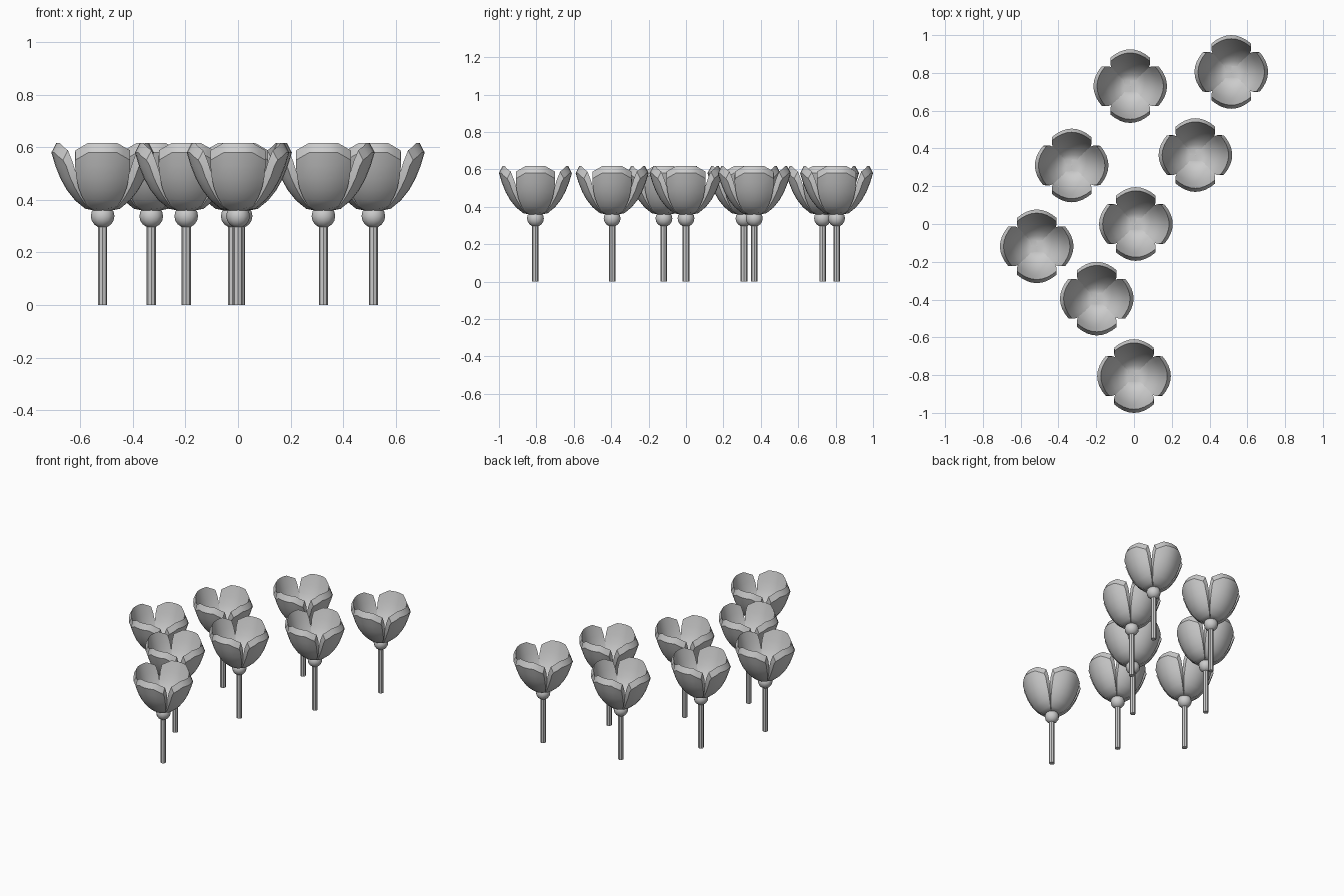
import bpy, bmesh, math
from mathutils import Matrix

if "Cube" in bpy.data.objects:
    bpy.data.objects.remove(bpy.data.objects["Cube"])

# flower positions on the ground
SPOTS = [(-0.02, 0.73), (0.515, 0.805), (0.325, 0.365), (-0.33, 0.31),
         (0.01, 0.0), (-0.515, -0.118), (-0.197, -0.395), (0.0, -0.805)]

# petal rows: radius, height, half width, edge curl inward, edge curl up, thickness inward, thickness up
ROWS = [(0.0, 0.36, 0.03, 0, 0, 0.0, 0.022),
        (0.036, 0.36, 0.033, 0, 0, 0.004, 0.022),
        (0.066, 0.366, 0.058, 0.005, 0.01, 0.010, 0.022),
        (0.105, 0.398, 0.079, 0.018, 0.015, 0.016, 0.020),
        (0.136, 0.437, 0.092, 0.03, 0.01, 0.020, 0.016),
        (0.160, 0.480, 0.100, 0.036, 0.006, 0.023, 0.015),
        (0.180, 0.530, 0.105, 0.041, 0.0, 0.024, 0.016),
        (0.195, 0.580, 0.104, 0.044, 0.0, 0.019, 0.037)]
COLS = [-1, -0.77, -0.52, -0.26, 0, 0.26, 0.52, 0.77, 1]


def add_petal(bm, angle):
    rot = Matrix.Rotation(angle, 4, 'Z')
    grids = []
    for side in (0, 1):
        grid = []
        for i, (r, z, w, cr, cz, tr, tz) in enumerate(ROWS):
            line = []
            for u in COLS:
                # clipped corners on the tip row
                drop = max(0, abs(u) - 0.52) * 0.06 if i == len(ROWS) - 1 else 0
                co = (r - cr * u * u - side * tr, w * u, z + cz * u * u - drop + side * tz)
                v = bm.verts.new(co)
                v.co = rot @ v.co
                line.append(v)
            grid.append(line)
        grids.append(grid)
    outer, inner = grids
    n, m = len(ROWS), len(COLS)
    for i in range(n - 1):
        for j in range(m - 1):
            for g in grids:
                bm.faces.new((g[i][j], g[i][j + 1], g[i + 1][j + 1], g[i + 1][j]))
    # rim around the petal
    loop = ([(0, j) for j in range(m)] + [(i, m - 1) for i in range(1, n)]
            + [(n - 1, j) for j in range(m - 2, -1, -1)] + [(i, 0) for i in range(n - 2, 0, -1)])
    for (a, b), (c, d) in zip(loop, loop[1:] + loop[:1]):
        bm.faces.new((outer[a][b], outer[c][d], inner[c][d], inner[a][b]))


def finish(bm, name):
    bmesh.ops.recalc_face_normals(bm, faces=bm.faces)
    mesh = bpy.data.meshes.new(name)
    bm.to_mesh(mesh)
    bm.free()
    ob = bpy.data.objects.new(name, mesh)
    bpy.context.collection.objects.link(ob)
    bpy.ops.object.select_all(action='DESELECT')
    ob.select_set(True)
    bpy.context.view_layer.objects.active = ob
    bpy.ops.object.shade_smooth_by_angle(angle=math.radians(30))
    return ob


# four cupped petals
bm = bmesh.new()
for k in range(4):
    add_petal(bm, k * math.pi / 2)
petals = finish(bm, "petals")

# round base under the petals
bm = bmesh.new()
bmesh.ops.create_uvsphere(bm, u_segments=12, v_segments=8, radius=0.045,
                          matrix=Matrix.Translation((0, 0, 0.338)))
bud = finish(bm, "flower_base")

# straight stem
bm = bmesh.new()
bmesh.ops.create_cone(bm, cap_ends=True, segments=8, radius1=0.0175, radius2=0.0175,
                      depth=0.31, matrix=Matrix.Translation((0, 0, 0.155)))
stem = finish(bm, "stem")

# place the flowers
for k, (x, y) in enumerate(SPOTS):
    for part in (petals, bud, stem):
        ob = part
        if k:
            ob = part.copy()
            ob.name = f"{part.data.name}_{k + 1}"
            bpy.context.collection.objects.link(ob)
        ob.location = (x, y, 0)
